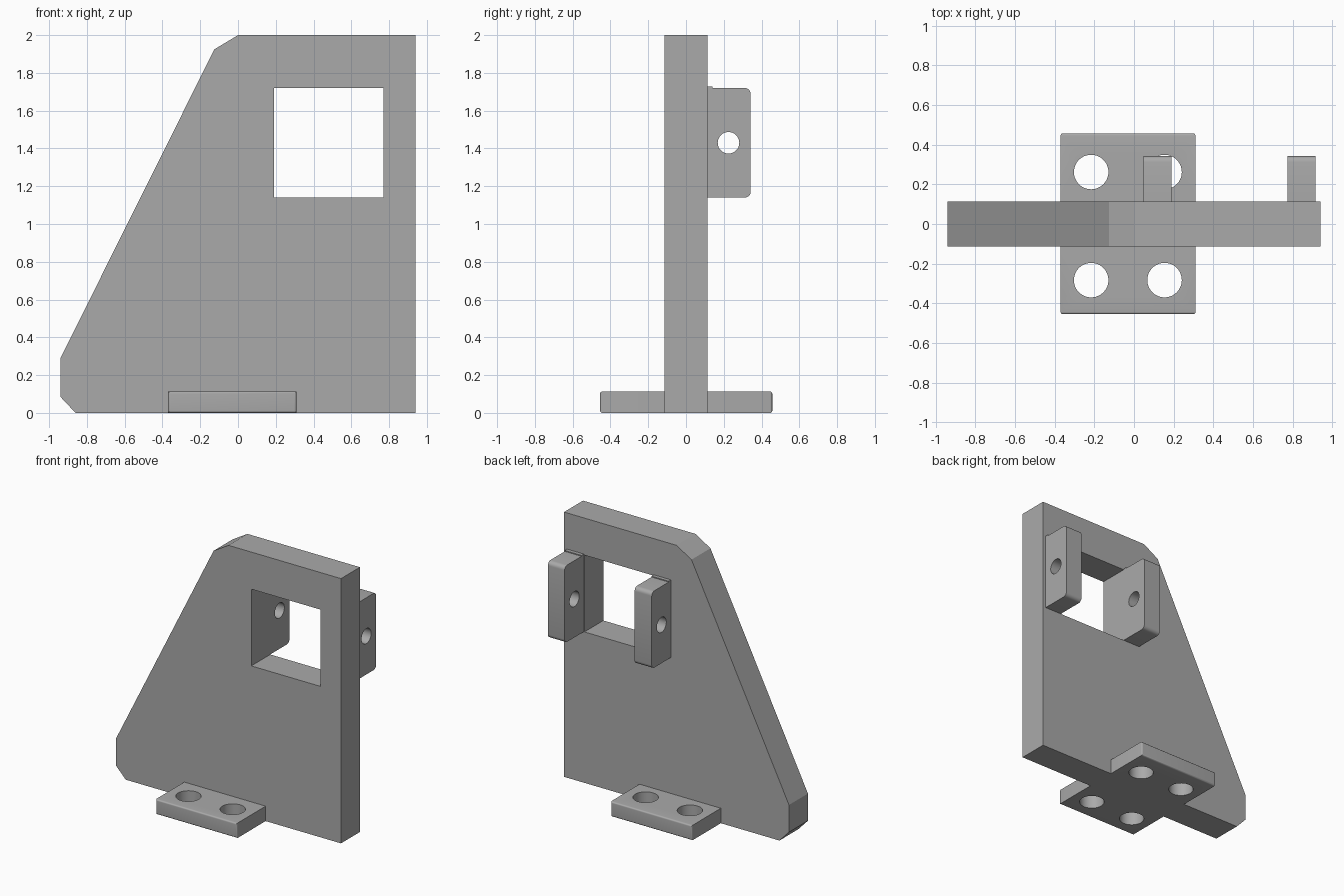
import bpy, bmesh
from math import pi, radians
from mathutils import Vector

cube = bpy.data.objects.get("Cube")
if cube:
    bpy.data.objects.remove(cube, do_unlink=True)

grey = bpy.data.materials.new("plain grey")
grey.use_nodes = True
GREY = (0.4, 0.4, 0.4, 1)
grey.diffuse_color = GREY
grey.node_tree.nodes["Principled BSDF"].inputs["Base Color"].default_value = GREY


def prism(name, outline, sweep, bevel=0, pick=None):
    """Extrude a closed outline along sweep; optionally round the picked edges."""
    bm = bmesh.new()
    face = bm.faces.new([bm.verts.new(p) for p in outline])
    out = bmesh.ops.extrude_face_region(bm, geom=[face], use_keep_orig=True)
    moved = [g for g in out["geom"] if isinstance(g, bmesh.types.BMVert)]
    bmesh.ops.translate(bm, vec=Vector(sweep), verts=moved)
    bmesh.ops.recalc_face_normals(bm, faces=bm.faces)
    if bevel:
        bmesh.ops.bevel(bm, geom=[e for e in bm.edges if pick(e)], offset=bevel,
                        segments=5, profile=0.5, affect='EDGES')
    mesh = bpy.data.meshes.new(name)
    bm.to_mesh(mesh)
    bm.free()
    mesh.materials.append(grey)
    obj = bpy.data.objects.new(name, mesh)
    bpy.context.collection.objects.link(obj)
    return obj


def activate(obj):
    bpy.ops.object.select_all(action='DESELECT')
    obj.select_set(True)
    bpy.context.view_layer.objects.active = obj


def cut(obj, cutter):
    """Subtract the cutter from the part and discard it."""
    cutter.hide_render = True
    activate(obj)
    mod = obj.modifiers.new("cut", 'BOOLEAN')
    mod.operation = 'DIFFERENCE'
    mod.solver = 'EXACT'
    mod.object = cutter
    bpy.ops.object.modifier_apply(modifier=mod.name)
    bpy.data.objects.remove(cutter, do_unlink=True)


def drill(obj, center, radius, rotation=(0, 0, 0)):
    bpy.ops.mesh.primitive_cylinder_add(vertices=48, radius=radius, depth=0.5,
                                        location=center, rotation=rotation)
    cutter = bpy.context.object
    cutter.data.materials.append(grey)
    cut(obj, cutter)


def smooth(obj):
    activate(obj)
    bpy.ops.object.shade_smooth_by_angle(angle=radians(30))


HALF = 0.113            # half the wall thickness
LOW, HIGH = 1.14, 1.72  # window height range

# Upright wall with a sloped side and a square window
wall_outline = [(-0.86, 0), (0.94, 0), (0.94, 2), (0, 2),
                (-0.125, 1.925), (-0.94, 0.29), (-0.94, 0.085)]
wall = prism("wall", [(x, -HALF, z) for x, z in wall_outline], (0, 2 * HALF, 0))
window = [(0.19, LOW), (0.77, LOW), (0.77, HIGH), (0.19, HIGH)]
cut(wall, prism("window_cutter", [(x, -0.3, z) for x, z in window], (0, 0.6, 0)))

# Mounting feet, each with two bolt holes
for name, side, hole_y, end in (("front_foot", -1, -0.283, -0.455),
                                ("back_foot", 1, 0.262, 0.457)):
    base = [(-0.37, side * HALF, 0), (0.31, side * HALF, 0), (0.31, end, 0), (-0.37, end, 0)]
    foot = prism(name, base, (0, 0, 0.113), 0.012,
                 lambda e: all(abs(v.co.y - end) < 0.001 for v in e.verts))
    for x in (-0.216, 0.154):
        drill(foot, (x, hole_y, 0.05), 0.087)
    smooth(foot)

# Hinge lugs behind the window, with a small lip against the wall
lug_outline = [(HALF, LOW), (0.342, LOW), (0.342, HIGH),
               (0.14, HIGH), (0.14, 1.727), (HALF, 1.727)]
for name, left, width in (("right_lug", 0.047, 0.143), ("left_lug", 0.775, 0.14)):
    lug = prism(name, [(left, y, z) for y, z in lug_outline], (width, 0, 0), 0.03,
                lambda e: all(v.co.y > 0.34 for v in e.verts)
                and abs(e.verts[0].co.x - e.verts[1].co.x) > 0.1)
    drill(lug, (left + width / 2, 0.225, 1.43), 0.057, (0, pi / 2, 0))
    smooth(lug)
